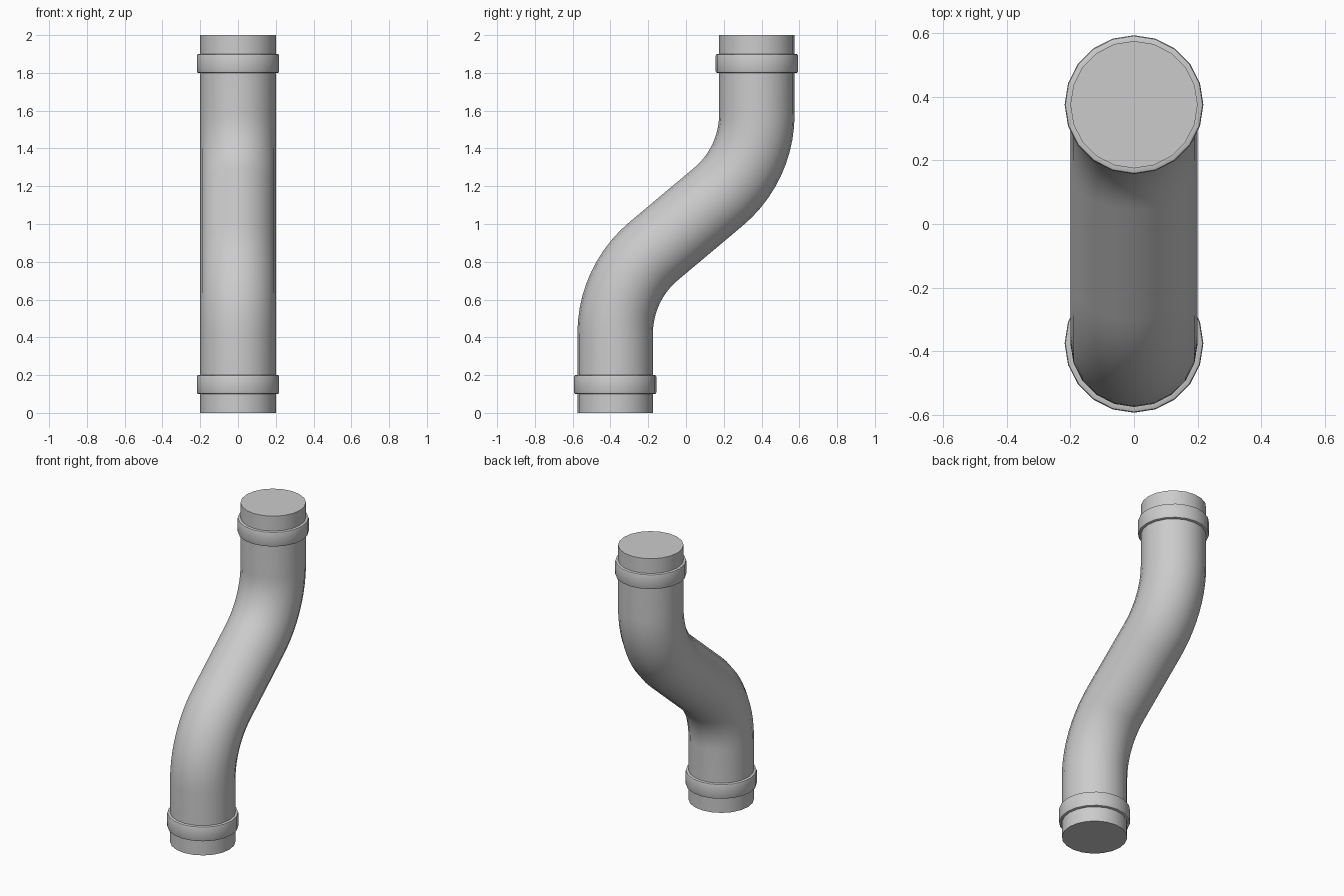
import bpy, bmesh, math
from mathutils import Vector

if "Cube" in bpy.data.objects:
    bpy.data.objects.remove(bpy.data.objects["Cube"])

SIDES = 20
OFFSET, BEND_R, TURN, STEPS = 0.375, 0.57, math.radians(50), 10


def loft(name, rings, cap):
    """Skin rings given as (y, z, tilt, radius); tilt leans the ring towards +y."""
    bm = bmesh.new()
    loops = []
    for y, z, tilt, r in rings:
        side = Vector((0, math.cos(tilt), -math.sin(tilt)))
        loop = []
        for i in range(SIDES):
            a = 2 * math.pi * i / SIDES
            p = Vector((r * math.cos(a), y, z)) + side * (r * math.sin(a))
            loop.append(bm.verts.new(p))
        loops.append(loop)
    pairs = list(zip(loops, loops[1:]))
    if cap:
        bm.faces.new(loops[0])
        bm.faces.new(loops[-1])
    else:
        pairs.append((loops[-1], loops[0]))
    for a, b in pairs:
        for i in range(SIDES):
            j = (i + 1) % SIDES
            bm.faces.new((a[i], a[j], b[j], b[i]))
    bmesh.ops.recalc_face_normals(bm, faces=bm.faces)
    mesh = bpy.data.meshes.new(name)
    bm.to_mesh(mesh)
    bm.free()
    ob = bpy.data.objects.new(name, mesh)
    bpy.context.collection.objects.link(ob)
    bpy.ops.object.select_all(action='DESELECT')
    ob.select_set(True)
    bpy.context.view_layer.objects.active = ob
    bpy.ops.object.shade_smooth_by_angle(angle=math.radians(35))
    return ob


# Pipe: lower half of the S path, then its point reflection about (0, 1)
bend_end_y = -OFFSET + BEND_R * (1 - math.cos(TURN))
bend_start_z = 1 + bend_end_y / math.tan(TURN) - BEND_R * math.sin(TURN)
lower = [(-OFFSET, 0, 0, 0.2)]
for k in range(STEPS + 1):
    t = TURN * k / STEPS
    lower.append((-OFFSET + BEND_R * (1 - math.cos(t)),
                  bend_start_z + BEND_R * math.sin(t), t, 0.2))
upper = [(-y, 2 - z, t, r) for y, z, t, r in reversed(lower)]
loft("pipe", lower + upper, True)

# Collars: bevelled bands near both ends
profile = [(0.195, 0), (0.21, 0), (0.2155, 0.0025), (0.218, 0.009),
           (0.218, 0.091), (0.2155, 0.0975), (0.21, 0.1), (0.195, 0.1)]
for name, y, z in (("lower_collar", -OFFSET, 0.1), ("upper_collar", OFFSET, 1.8)):
    loft(name, [(y, z + h, 0, r) for r, h in profile], False)
